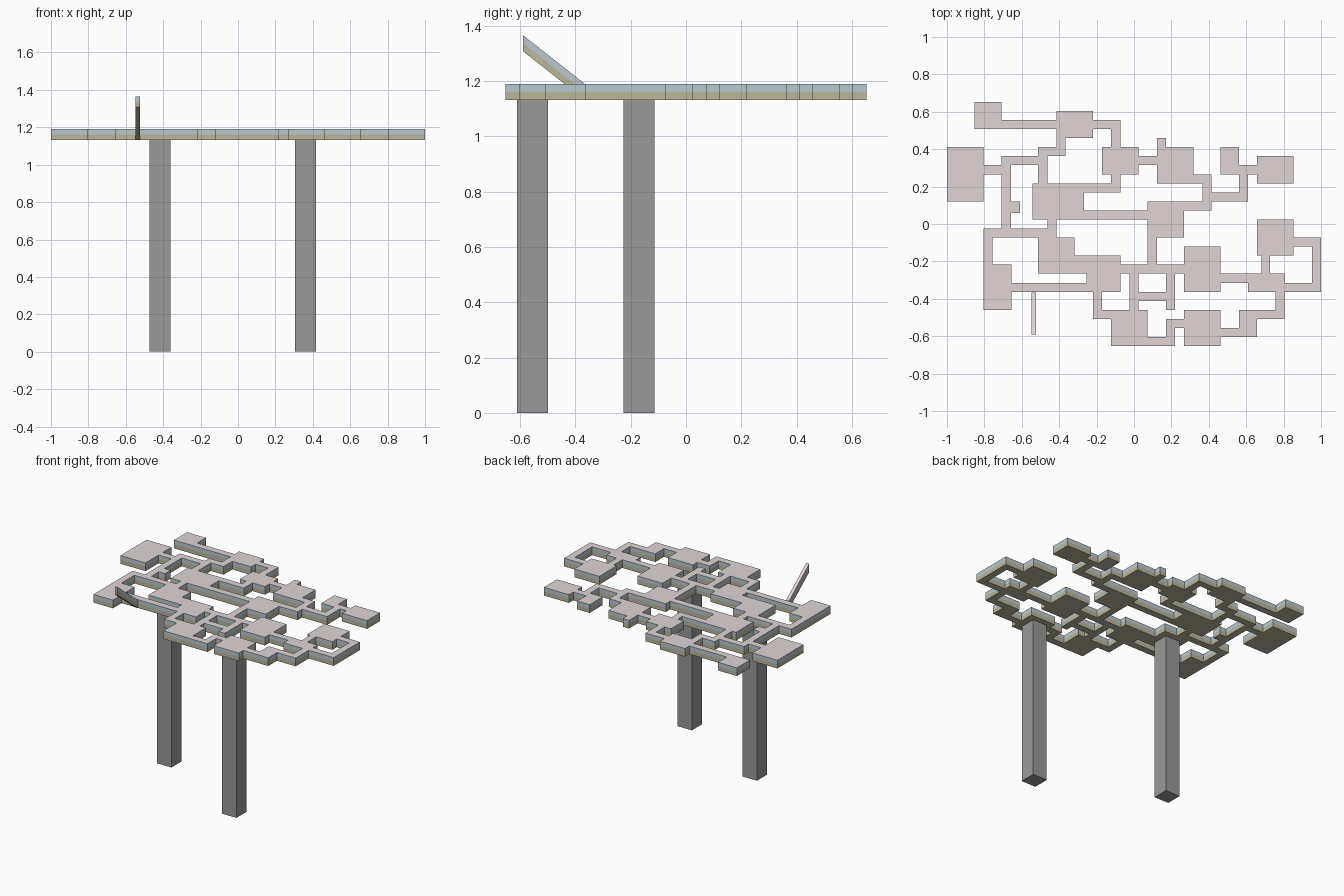
import bpy, bmesh
from mathutils import Vector

if "Cube" in bpy.data.objects:
    bpy.data.objects.remove(bpy.data.objects["Cube"])

CX, CY = 2 / 41, 1.305 / 27          # floor plan cell size
Z0, THICK = 1.132, 0.058

# rooms: left, bottom, right, top in plan cells
ROOMS = [
    (3, 24, 6, 27), (0, 16, 4, 22), (12, 23, 16, 26), (9.4, 14, 15, 18),
    (17, 19, 21, 22), (23, 18, 27, 22), (30, 19, 32, 22), (34, 18, 38, 21),
    (22, 12, 26, 16), (7, 14.7, 8, 16), (4, 4, 7.1, 9), (10, 8, 14, 12),
    (14, 8, 19, 10), (15.3, 6, 19, 8), (18, 0, 22, 4), (26, 0, 30, 4),
    (26, 6, 30, 11), (32, 1, 34, 4), (33, 6, 37, 8), (34, 10, 38, 14),
    (34.5, 8, 35.4, 10),
]
# one-cell-wide corridors as paths of cells
PATHS = [
    [(5, 24), (18, 24), (18, 17), (14, 17)],
    [(12, 23), (12, 21), (10, 21), (10, 17)],
    [(10, 20), (6, 20), (6, 12)], [(4, 19), (6, 19)],
    [(20, 20), (23, 20)], [(23, 21), (23, 22)],
    [(26, 18), (28, 18), (28, 15), (22, 15)],
    [(28, 16), (32, 16), (32, 19), (34, 19)],
    [(14, 14), (22, 14), (22, 8)],
    [(11, 14), (11, 12), (4, 12), (4, 8)],
    [(6, 6), (16, 6), (16, 3), (18, 3)],
    [(18, 8), (26, 8)], [(20, 8), (20, 3)],
    [(21, 5), (24, 5)], [(24, 8), (24, 4)],
    [(21, 0), (24, 0), (24, 2), (26, 2)],
    [(29, 1), (33, 1), (33, 3), (36, 3), (36, 6)],
    [(29, 7), (33, 7)],
    [(37, 11), (40, 11), (40, 6), (36, 6)],
]


def material(name, rgb):
    m = bpy.data.materials.new(name)
    m.diffuse_color = (*rgb, 1)
    m.use_nodes = True
    m.node_tree.nodes["Principled BSDF"].inputs["Base Color"].default_value = m.diffuse_color
    return m


FLOOR = material("pink_floor", (0.75, 0.66, 0.66))
UPPER = material("blue_edge", (0.48, 0.59, 0.63))
LOWER = material("olive_edge", (0.50, 0.47, 0.33))
DARK = material("dark_grey", (0.32, 0.32, 0.32))


def slab(name, quads):
    """Raise underside quads into a solid with a two-tone edge."""
    bm = bmesh.new()
    cache = {}

    def vert(co):
        key = tuple(round(c, 5) for c in co)
        if key not in cache:
            cache[key] = bm.verts.new(key)
        return cache[key]

    base = [bm.faces.new([vert(c) for c in reversed(q)]) for q in quads]
    for f in base:
        f.material_index = 2
    # underside edges on the outline
    rim = [(e.verts[0], e.verts[1], e.link_faces[0]) for e in bm.edges if len(e.link_faces) == 1]
    under = list(cache.values())
    mid = {v: bm.verts.new(v.co + Vector((0, 0, THICK / 2))) for v in under}
    top = {v: bm.verts.new(v.co + Vector((0, 0, THICK))) for v in under}
    same = {v: v for v in under}
    for f in base:
        bm.faces.new([top[v] for v in reversed(f.verts[:])]).material_index = 0
    for a, b, f in rim:
        loop = f.verts[:]
        if loop[(loop.index(a) + 1) % len(loop)] != b:
            a, b = b, a
        for lo, hi, slot in ((same, mid, 2), (mid, top, 1)):
            bm.faces.new((lo[b], lo[a], hi[a], hi[b])).material_index = slot
    loose = [v for v in bm.verts if not v.link_faces]
    bmesh.ops.delete(bm, geom=loose, context='VERTS')
    bmesh.ops.recalc_face_normals(bm, faces=bm.faces[:])
    me = bpy.data.meshes.new(name)
    bm.to_mesh(me)
    bm.free()
    for m in (FLOOR, UPPER, LOWER):
        me.materials.append(m)
    ob = bpy.data.objects.new(name, me)
    bpy.context.collection.objects.link(ob)


def quad(x0, y0, x1, y1, za=Z0, zb=Z0):
    return [(x0, y0, za), (x1, y0, za), (x1, y1, zb), (x0, y1, zb)]


# Platform: union of rooms and corridors
rects = list(ROOMS)
for path in PATHS:
    for (a, b), (c, d) in zip(path, path[1:]):
        rects.append((min(a, c), min(b, d), max(a, c) + 1, max(b, d) + 1))
xs = sorted({x for r in rects for x in (r[0], r[2])})
ys = sorted({y for r in rects for y in (r[1], r[3])})
cells = []
for x0, x1 in zip(xs, xs[1:]):
    for y0, y1 in zip(ys, ys[1:]):
        mx, my = (x0 + x1) / 2, (y0 + y1) / 2
        if any(r[0] < mx < r[2] and r[1] < my < r[3] for r in rects):
            cells.append(quad(x0 * CX - 1, y0 * CY - 0.6525, x1 * CX - 1, y1 * CY - 0.6525))
slab("maze_platform", cells)

# Sloping ramp
slab("ramp", [quad(-0.547, -0.59, -0.524, -0.366, 1.308, Z0)])

# Square support legs
for name, x, y in (("left_leg", -0.417, -0.17), ("right_leg", 0.36, -0.555)):
    bpy.ops.mesh.primitive_cube_add(size=1, location=(x, y, Z0 / 2))
    leg = bpy.context.object
    leg.name = name
    leg.scale = (0.112, 0.112, Z0)
    leg.data.materials.append(DARK)
